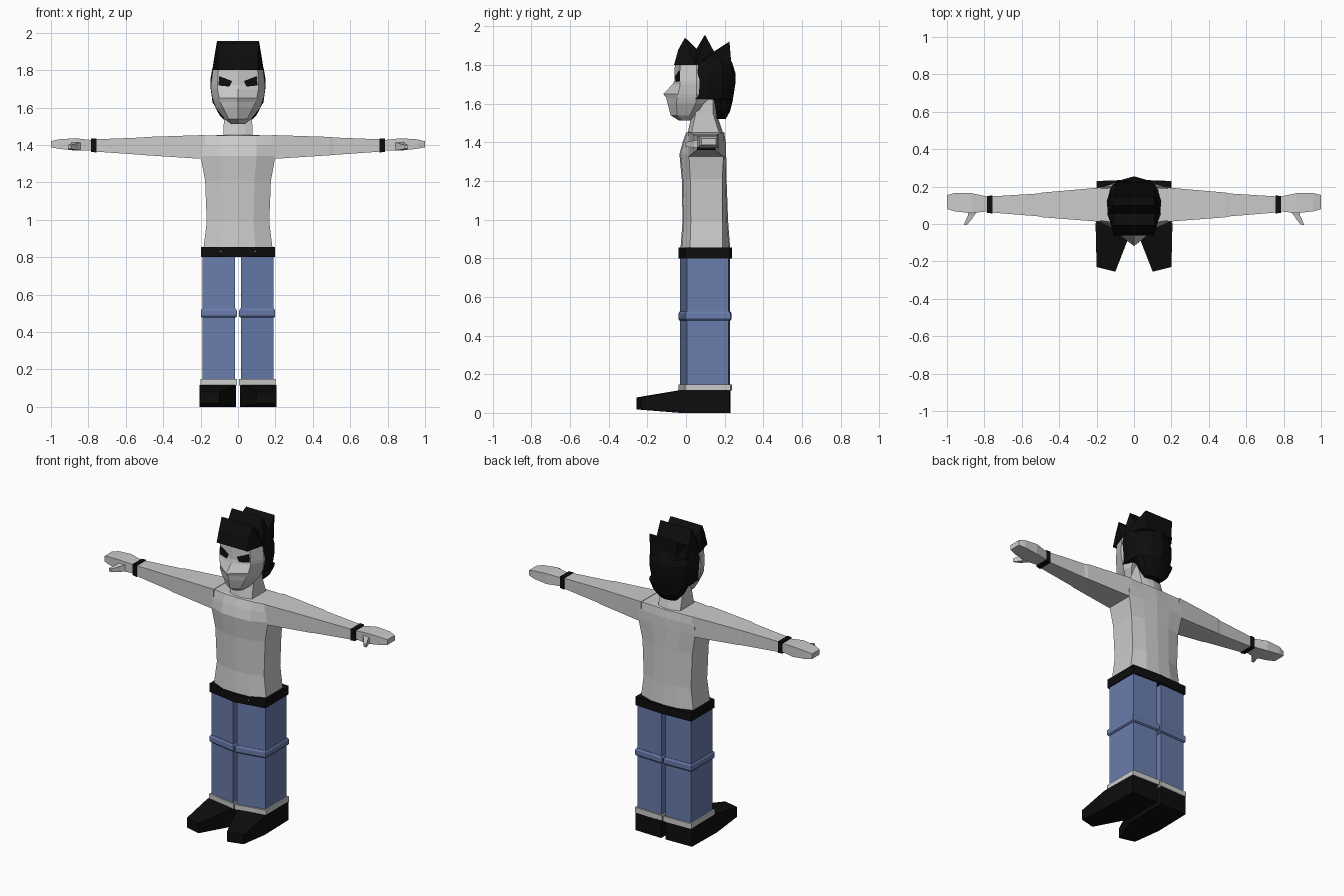
import bpy, bmesh


def material(name, rgb):
    m = bpy.data.materials.new(name)
    m.diffuse_color = (*rgb, 1)
    return m


BLACK = material("black", (0.004, 0.004, 0.004))
DENIM = material("denim", (0.14, 0.20, 0.41))


def loft(name, rings, mat=None, mirror=False):
    """Skin equal-length rings of 3D points, cap both ends, optionally mirror in x."""
    bm = bmesh.new()
    loops = [[bm.verts.new(p) for p in ring] for ring in rings]
    n = len(loops[0])
    for a, b in zip(loops, loops[1:]):
        for i in range(n):
            j = (i + 1) % n
            bm.faces.new((a[i], a[j], b[j], b[i]))
    caps = [bm.faces.new(loops[0]), bm.faces.new(loops[-1])]
    if n > 4:
        bmesh.ops.triangulate(bm, faces=caps)
    bmesh.ops.recalc_face_normals(bm, faces=bm.faces[:])
    me = bpy.data.meshes.new(name)
    bm.to_mesh(me)
    bm.free()
    ob = bpy.data.objects.new(name, me)
    bpy.context.collection.objects.link(ob)
    if mat:
        me.materials.append(mat)
    if mirror:
        mod = ob.modifiers.new("mirror", 'MIRROR')
        mod.use_mirror_merge = False
    return ob


def sym(z, half):
    """Full horizontal ring from a half outline running front centre to back centre."""
    return [(x, y, z) for x, y in half] + [(-x, y, z) for x, y in half[-2:0:-1]]


def box_ring(x, y0, y1, z0, z1):
    return [(x, y0, z0), (x, y1, z0), (x, y1, z1), (x, y0, z1)]


# Legs, knee bands and cuffs share one slanted outline
def leg_ring(z, d=0.0):
    return [(0.015 - d, -0.03 - d, z), (0.19 + d, 0.005 - d, z),
            (0.19 + d, 0.22 + d, z), (0.015 - d, 0.227 + d, z)]


loft("trouser_legs", [leg_ring(0.11), leg_ring(0.49), leg_ring(0.82)], DENIM, True)
loft("knee_bands", [leg_ring(0.478, 0.004), leg_ring(0.485, 0.009),
                    leg_ring(0.515, 0.009), leg_ring(0.525, 0.003)], DENIM, True)
loft("trouser_cuffs", [leg_ring(0.115, 0.01), leg_ring(0.148, 0.01)], None, True)

# Shoes
sole = [(0.015, 0.23), (0.2, 0.225), (0.205, -0.02), (0.2, -0.23), (0.1, -0.255), (0.012, -0.03)]
loft("shoes", [[(x, y, 0.018 if y < -0.1 else 0) for x, y in sole],
               [(x, y, 0.08 if y < -0.1 else 0.118) for x, y in sole]], BLACK, True)

# Belt
belt = [(0, -0.04), (0.197, -0.005), (0.197, 0.228), (0, 0.238)]
loft("belt", [sym(0.8, belt), sym(0.855, belt)], BLACK)


# Torso and neck: width, front y, side front y, side back y, back y
def body_ring(z, w, yf, sf, sb, yb):
    return sym(z, [(0, yf), (w * 0.5, yf + 0.006), (w, sf), (w, sb), (w * 0.5, yb - 0.006), (0, yb)])


loft("torso", [body_ring(*r) for r in (
    (0.83, 0.187, -0.03, 0.02, 0.19, 0.23),
    (0.99, 0.167, -0.018, 0.025, 0.188, 0.218),
    (1.21, 0.176, -0.022, 0.022, 0.188, 0.21),
    (1.34, 0.2, -0.034, 0.015, 0.195, 0.208),
    (1.40, 0.197, -0.018, 0.015, 0.195, 0.206),
    (1.45, 0.19, 0.0, 0.02, 0.19, 0.198),
    (1.453, 0.078, 0.01, 0.03, 0.17, 0.19),
    (1.55, 0.075, 0.03, 0.05, 0.14, 0.158),
    (1.66, 0.075, 0.04, 0.06, 0.14, 0.155))])

# Arms, wristbands, hands and thumbs
loft("arms", [box_ring(*r) for r in (
    (0.18, 0.012, 0.195, 1.325, 1.453), (0.49, 0.036, 0.168, 1.345, 1.443),
    (0.51, 0.041, 0.163, 1.347, 1.440), (0.77, 0.062, 0.147, 1.365, 1.43))], None, True)
loft("wristbands", [box_ring(0.757, 0.056, 0.152, 1.36, 1.434),
                    box_ring(0.787, 0.06, 0.15, 1.363, 1.434)], BLACK, True)
loft("hands", [box_ring(*r) for r in (
    (0.78, 0.068, 0.146, 1.372, 1.426), (0.87, 0.058, 0.165, 1.37, 1.436),
    (0.96, 0.068, 0.165, 1.38, 1.43), (1.0, 0.08, 0.155, 1.387, 1.42))], None, True)


def thumb_ring(y, x0, x1, z0, z1):
    return [(x0, y, z0), (x1, y, z0), (x1, y, z1), (x0, y, z1)]


loft("thumbs", [thumb_ring(*r) for r in (
    (0.08, 0.825, 0.89, 1.375, 1.42), (0.045, 0.855, 0.888, 1.372, 1.41),
    (0.02, 0.872, 0.9, 1.375, 1.405), (-0.005, 0.893, 0.91, 1.38, 1.4))], None, True)


# Face: centre y, cheek point, side point, back centre y
def face_ring(z, yc, xf, yf, xs, ys, yb):
    return sym(z, [(0, yc), (xf, yf), (xs, ys), (xs * 0.8, yb), (0, yb)])


loft("face", [face_ring(*r) for r in (
    (1.512, -0.035, 0.03, -0.015, 0.035, 0.005, 0.02),
    (1.54, -0.08, 0.05, -0.045, 0.072, 0.02, 0.05),
    (1.60, -0.095, 0.08, -0.05, 0.12, 0.05, 0.09),
    (1.63, -0.102, 0.095, -0.045, 0.13, 0.055, 0.12),
    (1.65, -0.118, 0.1, -0.04, 0.137, 0.055, 0.15),
    (1.70, -0.07, 0.11, -0.03, 0.145, 0.055, 0.15),
    (1.72, -0.06, 0.11, -0.03, 0.145, 0.055, 0.15),
    (1.80, -0.058, 0.105, -0.03, 0.135, 0.055, 0.15))])

# Eyes: thin slanted plates laid on the face
eye = [(0.032, 1.742), (0.1, 1.768), (0.105, 1.718), (0.045, 1.712)]
loft("eyes", [[(x, -0.066 + 0.28 * x + d, z) for x, z in eye] for d in (0, 0.012)], BLACK, True)

# Back hair: rounded outline that tucks in to the nape
nape = [(0, 0.05), (0.138, 0.05), (0.146, 0.12), (0.125, 0.19), (0.07, 0.235), (0, 0.255)]


def hair_ring(z, s, y_front, y_back):
    return sym(z, [(x * s, y_front + (y - 0.05) * (y_back - y_front) / 0.205) for x, y in nape])


loft("back_hair", [hair_ring(*r) for r in (
    (1.52, 0.4, 0.16, 0.205), (1.56, 0.68, 0.155, 0.228), (1.622, 0.9, 0.145, 0.243),
    (1.625, 0.93, 0.05, 0.243), (1.70, 1.0, 0.05, 0.255), (1.76, 1.0, 0.05, 0.255),
    (1.81, 0.94, 0.05, 0.24), (1.86, 0.76, 0.055, 0.215))], BLACK)

# Crown hair: spiked side profile spanning the head
crown = [(0.108, -0.062, 1.8), (0.105, -0.04, 1.88), (0.112, -0.005, 1.942), (0.108, 0.055, 1.885),
         (0.112, 0.098, 1.957), (0.107, 0.145, 1.87), (0.1, 0.225, 1.922), (0.09, 0.228, 1.83),
         (0.09, 0.235, 1.8), (0.13, 0.18, 1.8), (0.138, 0.05, 1.8)]
loft("crown_hair", [crown, [(-x, y, z) for x, y, z in crown]], BLACK)
